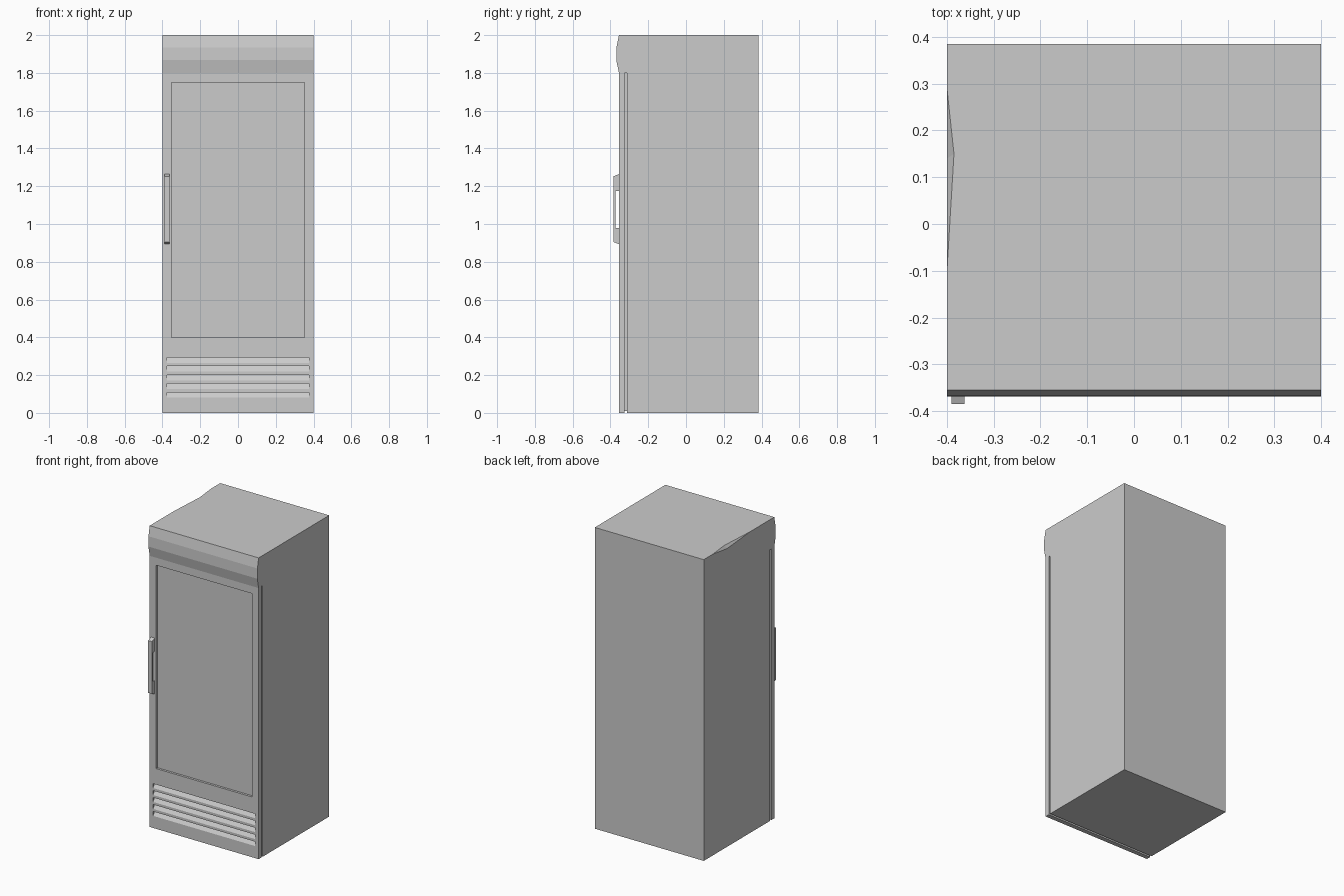
import bpy
import bmesh

cube = bpy.data.objects.get("Cube")
if cube:
    bpy.data.objects.remove(cube, do_unlink=True)

grey = bpy.data.materials.new("light_grey")
grey.use_nodes = True
colour = (0.6, 0.6, 0.6, 1)
grey.diffuse_color = colour
grey.node_tree.nodes["Principled BSDF"].inputs["Base Color"].default_value = colour


def add_prism(bm, profile, x0, x1):
    """Extrude a (y, z) profile from x0 to x1; return the verts at x0."""
    start = [bm.verts.new((x0, y, z)) for y, z in profile]
    cap = bm.faces.new(start)
    extruded = bmesh.ops.extrude_face_region(bm, geom=[cap], use_keep_orig=True)
    moved = [v for v in extruded["geom"] if isinstance(v, bmesh.types.BMVert)]
    bmesh.ops.translate(bm, verts=moved, vec=(x1 - x0, 0, 0))
    return start, cap


def finish(name, bm):
    bmesh.ops.recalc_face_normals(bm, faces=bm.faces[:])
    mesh = bpy.data.meshes.new(name)
    bm.to_mesh(mesh)
    bm.free()
    mesh.materials.append(grey)
    obj = bpy.data.objects.new(name, mesh)
    bpy.context.collection.objects.link(obj)
    return obj


def prism(name, profile, x0, x1):
    bm = bmesh.new()
    add_prism(bm, profile, x0, x1)
    return finish(name, bm)


def rect(y0, y1, z0, z1):
    return [(y0, z0), (y1, z0), (y1, z1), (y0, z1)]


W, BACK, FRONT = 0.4, 0.385, -0.355
SEAM, GAP = -0.312, -0.325
DOOR_TOP = 1.8

# Cabinet with the bulging header
bm = bmesh.new()
outline = [(BACK, 0), (BACK, 2), (0.29, 2), (0.15, 2), (-0.1, 2), (FRONT, 2),
           (-0.368, 1.935), (-0.369, 1.867), (FRONT, DOOR_TOP),
           (SEAM, DOOR_TOP), (SEAM, 0)]
side, cap = add_prism(bm, outline, -W, W)
# Shallow dent in the top edge of one side
dent, _ = bmesh.utils.face_split(cap, side[2], side[4], coords=[(-W, 0.14, 1.98)])
small = min((f for f in bm.faces if side[3] in f.verts and abs(f.normal.x) > 0.5
             or f in (dent, cap)), key=lambda f: f.calc_area())
side[3].co.x += 0.015
low = next(v for v in small.verts if v not in side)
bmesh.utils.face_split(small, side[3], low)
finish("cabinet", bm)

# Recessed seal between cabinet and door
prism("door_seal", rect(GAP, SEAM, 0.01, DOOR_TOP), -W + 0.012, W - 0.012)

# Door with a sunken panel and five sloping vent louvres
door = prism("door", rect(FRONT, GAP, 0, DOOR_TOP), -W, W)
bm = bmesh.new()
add_prism(bm, rect(-0.4, FRONT + 0.015, 0.4, 1.75), -0.353, 0.353)
for i in range(5):
    top = 0.294 - i * 0.0462
    slot = [(-0.4, top), (FRONT + 0.02, top), (FRONT, top - 0.029), (-0.4, top - 0.029)]
    add_prism(bm, slot, -0.375, 0.375)
cutter = finish("door_cutter", bm)
cutter.hide_render = True
cut = door.modifiers.new("recesses", "BOOLEAN")
cut.operation = "DIFFERENCE"
cut.solver = "EXACT"
cut.object = cutter
bpy.context.view_layer.objects.active = door
bpy.ops.object.modifier_apply(modifier=cut.name)
bpy.data.objects.remove(cutter, do_unlink=True)

# Bracket-shaped pull handle
prism("handle", [(FRONT, 0.893), (-0.385, 0.905), (-0.385, 1.252), (FRONT, 1.264),
                 (FRONT, 1.175), (-0.374, 1.175), (-0.374, 0.98), (FRONT, 0.98)],
      -0.39, -0.363)
